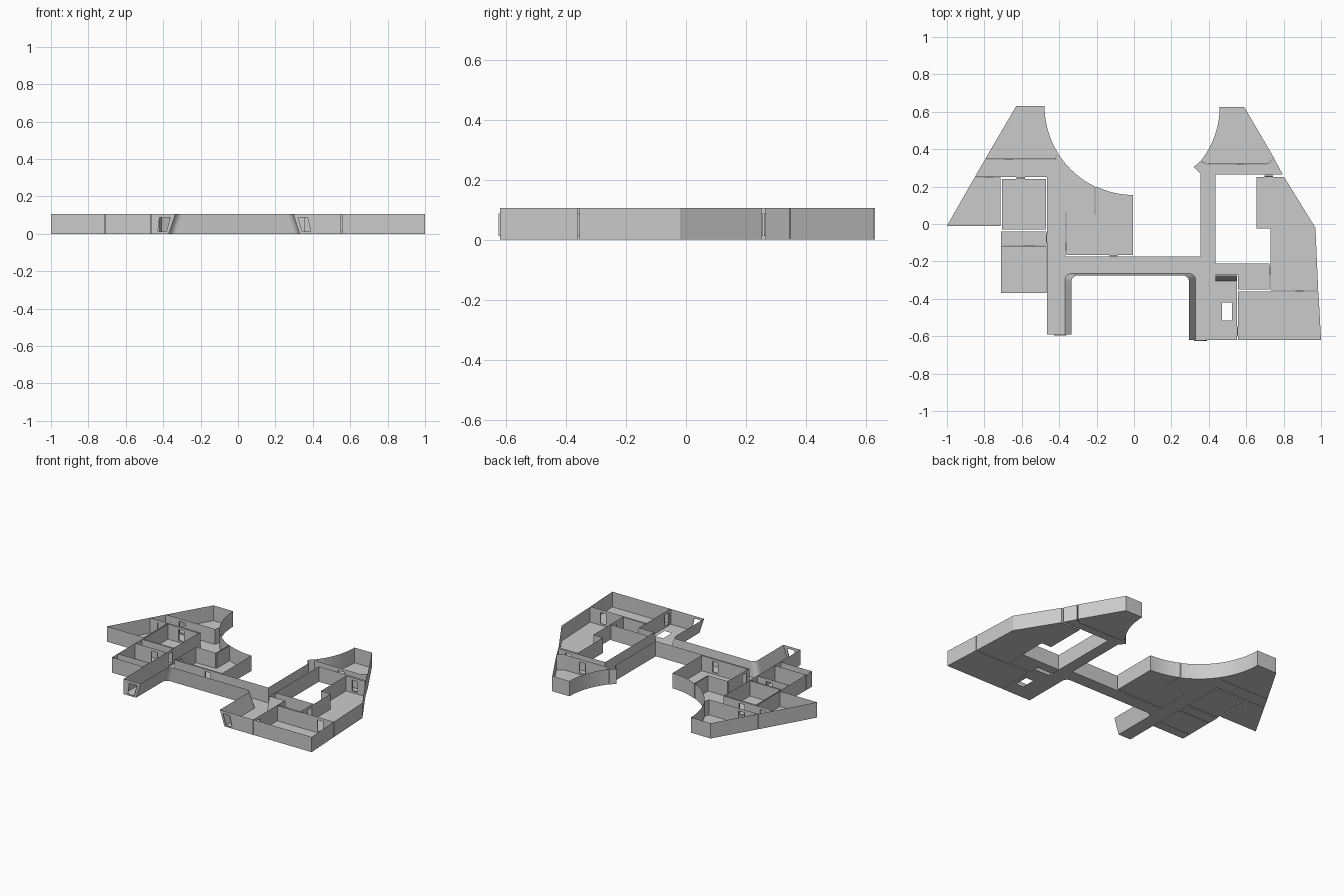
import bpy, bmesh
from math import cos, sin, radians
from mathutils import Vector

if "Cube" in bpy.data.objects:
    bpy.data.objects.remove(bpy.data.objects["Cube"])

H = 0.106                      # wall height
SILL, LINTEL = 0.012, 0.088    # doorway bottom and top
HALF = 0.022                   # half doorway width
JAMB = 0.005                   # doorway reveal depth

# Doorway positions; every room wall passing through one gets an opening
DOORS = [(-0.408, -0.595), (0.37, -0.62), (-0.605, 0.245), (-0.11, -0.17),
         (-0.363, -0.12), (-0.56, -0.116), (-0.467, -0.077), (-0.77, 0.25),
         (-0.67, 0.346), (0.57, 0.321), (0.553, -0.575), (0.72, 0.258),
         (0.728, -0.25), (0.885, -0.357)]


def arc(cx, cy, r, a0, a1, n):
    """Points along a circular arc, angles in degrees."""
    return [(cx + r * cos(radians(a0 + (a1 - a0) * i / n)),
             cy + r * sin(radians(a0 + (a1 - a0) * i / n))) for i in range(n + 1)]


def lean(points, tops):
    """Pair floor points with different wall-top points."""
    return [p + t for p, t in zip(points, tops)]


def quad(bm, pts):
    bm.faces.new([bm.verts.new(p) for p in pts])


def wall(bm, p, q, pt, qt):
    """One wall sheet from p to q, cut by a doorway if one lies on it."""
    length = (q - p).length
    d = (q - p) / length
    out = Vector((d.y, -d.x, 0)) * JAMB

    def at(s, z):
        return p.lerp(q, s / length).lerp(pt.lerp(qt, s / length), z / H)

    for dx, dy in DOORS:
        v = Vector((dx, dy, 0)) - p
        s = v.dot(d)
        if HALF < s < length - HALF and abs(v.cross(d).z) < 0.012:
            a, b = s - HALF, s + HALF
            for s0, s1, z0, z1 in ((0, a, 0, H), (b, length, 0, H),
                                   (a, b, 0, SILL), (a, b, LINTEL, H)):
                quad(bm, [at(s0, z0), at(s0, z1), at(s1, z1), at(s1, z0)])
            ring = [at(a, SILL), at(b, SILL), at(b, LINTEL), at(a, LINTEL)]
            for i in range(4):
                e, f = ring[i], ring[(i + 1) % 4]
                quad(bm, [e, f, f + out, e + out])
            return
    quad(bm, [p, pt, qt, q])


def room(name, pts, hole=None):
    """Floor plus walls from a counter-clockwise outline (x, y[, top x, top y])."""
    bm = bmesh.new()
    edges = []
    for loop in [pts] + ([hole] if hole else []):
        vs = [bm.verts.new((p[0], p[1], 0)) for p in loop]
        edges += [bm.edges.new((vs[i], vs[(i + 1) % len(vs)])) for i in range(len(vs))]
    bmesh.ops.triangle_fill(bm, edges=edges, use_beauty=True, normal=(0, 0, 1))
    low = [Vector((p[0], p[1], 0)) for p in pts]
    top = [Vector((p[-2], p[-1], H)) for p in pts]
    for i in range(len(pts)):
        j = (i + 1) % len(pts)
        wall(bm, low[i], low[j], top[i], top[j])
    bmesh.ops.remove_doubles(bm, verts=bm.verts[:], dist=1e-5)
    me = bpy.data.meshes.new(name)
    bm.to_mesh(me)
    bm.free()
    bpy.context.collection.objects.link(bpy.data.objects.new(name, me))


def box_room(name, x0, x1, y0, y1):
    room(name, [(x0, y0), (x1, y0), (x1, y1), (x0, y1)])


# Main corridor: leaning rounded court walls, both wings' halls and the foyer
court = lean([(-0.37, -0.59)] + arc(-0.335, -0.3, 0.035, 180, 90, 6)
             + arc(0.295, -0.3, 0.035, 90, 0, 6) + [(0.33, -0.62)],
             [(-0.335, -0.59)] + arc(-0.3, -0.31, 0.035, 180, 90, 6)
             + arc(0.26, -0.31, 0.035, 90, 0, 6) + [(0.295, -0.62)])
room("main_corridor",
     [(-0.465, -0.59)] + court
     + [(0.551, -0.62), (0.551, -0.305, 0.551, -0.276), (0.435, -0.305, 0.435, -0.276),
        (0.435, 0.265), (0.795, 0.265), (0.752, 0.345), (0.71, 0.319), (0.39, 0.319),
        (0.353, 0.335), (0.32, 0.305), (0.355, 0.27), (0.355, -0.175),
        (-0.365, -0.175), (-0.365, 0.055), (-0.212, 0.055)]
     + arc(0, 0.63, 0.478, 243.7, 211, 9)
     + [(-0.42, 0.345), (-0.797, 0.345), (-0.851, 0.251), (-0.465, 0.251)],
     hole=[(0.47, -0.515), (0.525, -0.515), (0.525, -0.42), (0.47, -0.42)])

# Left wing rooms
room("left_outer_room", [(-1, -0.01), (-0.715, -0.01), (-0.715, 0.249), (-0.852, 0.249)])
room("left_end_room",
     [(-0.796, 0.347), (-0.42, 0.347)] + arc(0, 0.63, 0.478, 211, 180, 9) + [(-0.63, 0.63)])
box_room("left_inner_room", -0.706, -0.47, -0.03, 0.24)
box_room("left_lobby", -0.71, -0.469, -0.114, -0.04)
box_room("left_store", -0.71, -0.469, -0.304, -0.117)
box_room("left_closet", -0.71, -0.469, -0.37, -0.306)
room("left_curved_room",
     [(-0.36, -0.165), (-0.005, -0.165)] + arc(0, 0.63, 0.475, 269.4, 244.5, 8)
     + [(-0.205, 0.06), (-0.36, 0.06)])

# Right wing rooms
room("right_end_room",
     [(0.392, 0.322), (0.709, 0.322), (0.751, 0.349), (0.59, 0.625)]
     + arc(0, 0.625, 0.458, 0, -39, 10))
room("right_side_room",
     [(0.655, -0.025), (0.73, -0.025), (0.73, -0.355), (0.985, -0.355),
      (0.97, -0.02), (0.802, 0.252), (0.655, 0.252)])
room("right_middle_room",
     [(0.437, -0.274), (0.555, -0.274), (0.555, -0.35), (0.725, -0.35),
      (0.725, -0.21), (0.437, -0.21)])
room("right_front_room",
     [(0.555, -0.62), (1.0, -0.62), (0.986, -0.361), (0.555, -0.361)])
